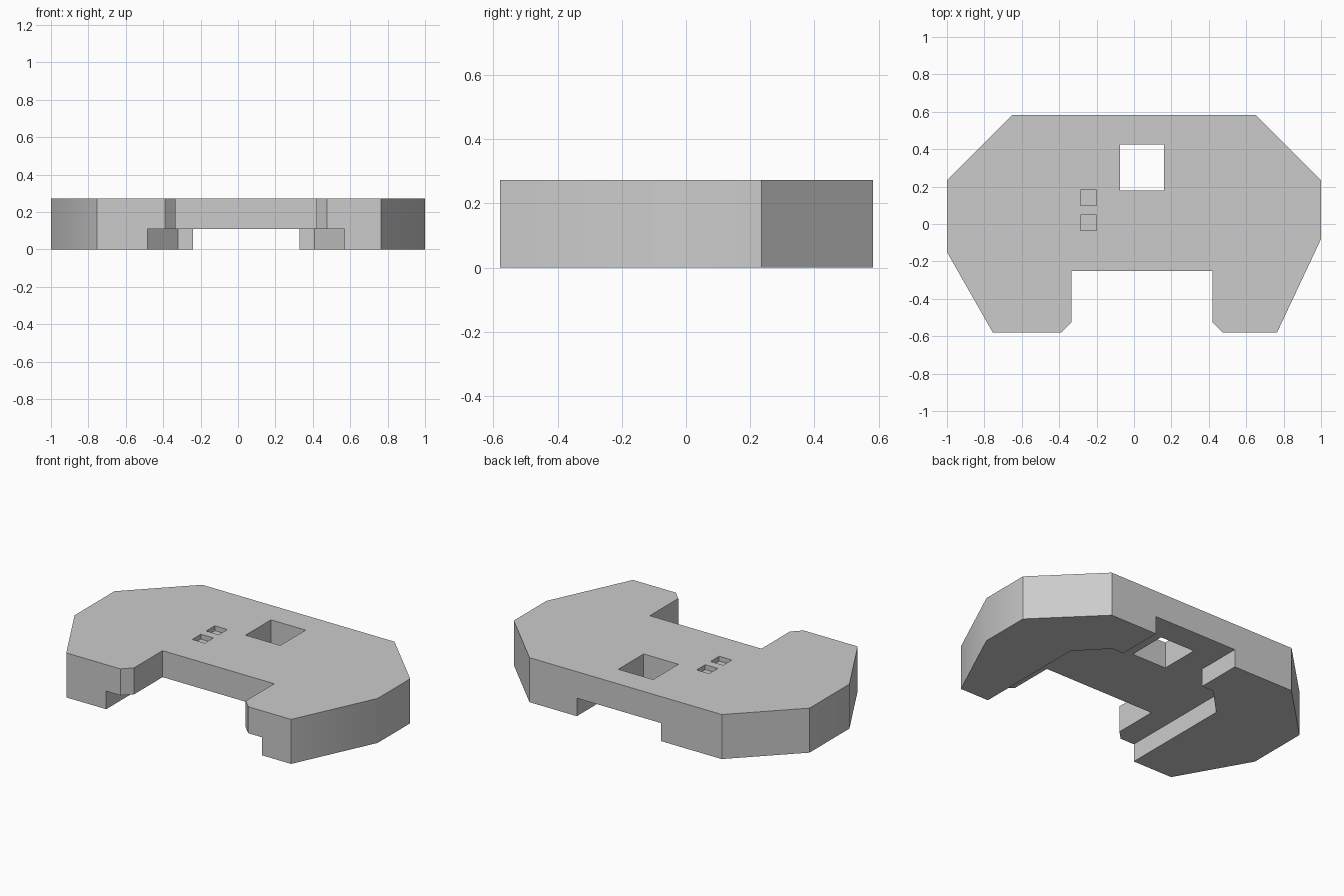
import bpy
import bmesh
import math

default_cube = bpy.data.objects.get("Cube")
if default_cube:
    bpy.data.objects.remove(default_cube, do_unlink=True)

HEIGHT = 0.272
RECESS = 0.11      # height of the underside channel
POCKET = 0.03      # depth of the small blind pockets

grey = bpy.data.materials.new("light grey")
grey.use_nodes = True
colour = (0.6, 0.6, 0.6, 1)
grey.diffuse_color = colour
grey.node_tree.nodes["Principled BSDF"].inputs["Base Color"].default_value = colour


def prism(name, outline, bottom, top):
    """Extrude a plan outline between two heights."""
    bm = bmesh.new()
    face = bm.faces.new([bm.verts.new((x, y, bottom)) for x, y in outline])
    result = bmesh.ops.extrude_face_region(bm, geom=[face])
    raised = [v for v in result["geom"] if isinstance(v, bmesh.types.BMVert)]
    bmesh.ops.translate(bm, verts=raised, vec=(0, 0, top - bottom))
    bmesh.ops.recalc_face_normals(bm, faces=bm.faces)
    mesh = bpy.data.meshes.new(name)
    bm.to_mesh(mesh)
    bm.free()
    mesh.materials.append(grey)
    obj = bpy.data.objects.new(name, mesh)
    bpy.context.collection.objects.link(obj)
    return obj


def rectangle(x0, x1, y0, y1):
    return [(x0, y0), (x1, y0), (x1, y1), (x0, y1)]


def cut(target, cutter):
    """Subtract the cutter and discard it."""
    cutter.hide_render = True
    mod = target.modifiers.new(cutter.name, "BOOLEAN")
    mod.operation = "DIFFERENCE"
    mod.solver = "EXACT"
    mod.object = cutter
    bpy.context.view_layer.objects.active = target
    bpy.ops.object.modifier_apply(modifier=mod.name)
    bpy.data.objects.remove(cutter, do_unlink=True)


# Main plate: clipped corners and a front notch between two legs
body = prism("body_plate", [
    (-0.65, 0.583), (0.65, 0.583), (1, 0.235), (1, -0.08),
    (0.765, -0.58), (0.475, -0.58), (0.42, -0.525), (0.42, -0.25),
    (-0.335, -0.25), (-0.335, -0.525), (-0.39, -0.58),
    (-0.755, -0.58), (-1, -0.15), (-1, 0.235)], 0, HEIGHT)

# Underside channel, widening toward the front
cut(body, prism("channel_cutter", [
    (-0.24, 0.7), (-0.24, 0.3), (-0.32, 0.3), (-0.485, 0.13), (-0.485, -0.7),
    (0.57, -0.7), (0.57, 0.13), (0.41, 0.3), (0.33, 0.3), (0.33, 0.7)],
    -0.1, RECESS))

# Square through window
cut(body, prism("window_cutter", rectangle(-0.075, 0.16, 0.18, 0.425), -0.1, 0.4))

# Pair of shallow pockets in the top
for y in (-0.035, 0.1):
    cut(body, prism("pocket_cutter", rectangle(-0.285, -0.2, y, y + 0.083),
                    HEIGHT - POCKET, 0.4))

# Soften the shallow outer corners, keep the rest crisp
bpy.ops.object.select_all(action="DESELECT")
body.select_set(True)
bpy.context.view_layer.objects.active = body
bpy.ops.object.shade_smooth_by_angle(angle=math.radians(35))
